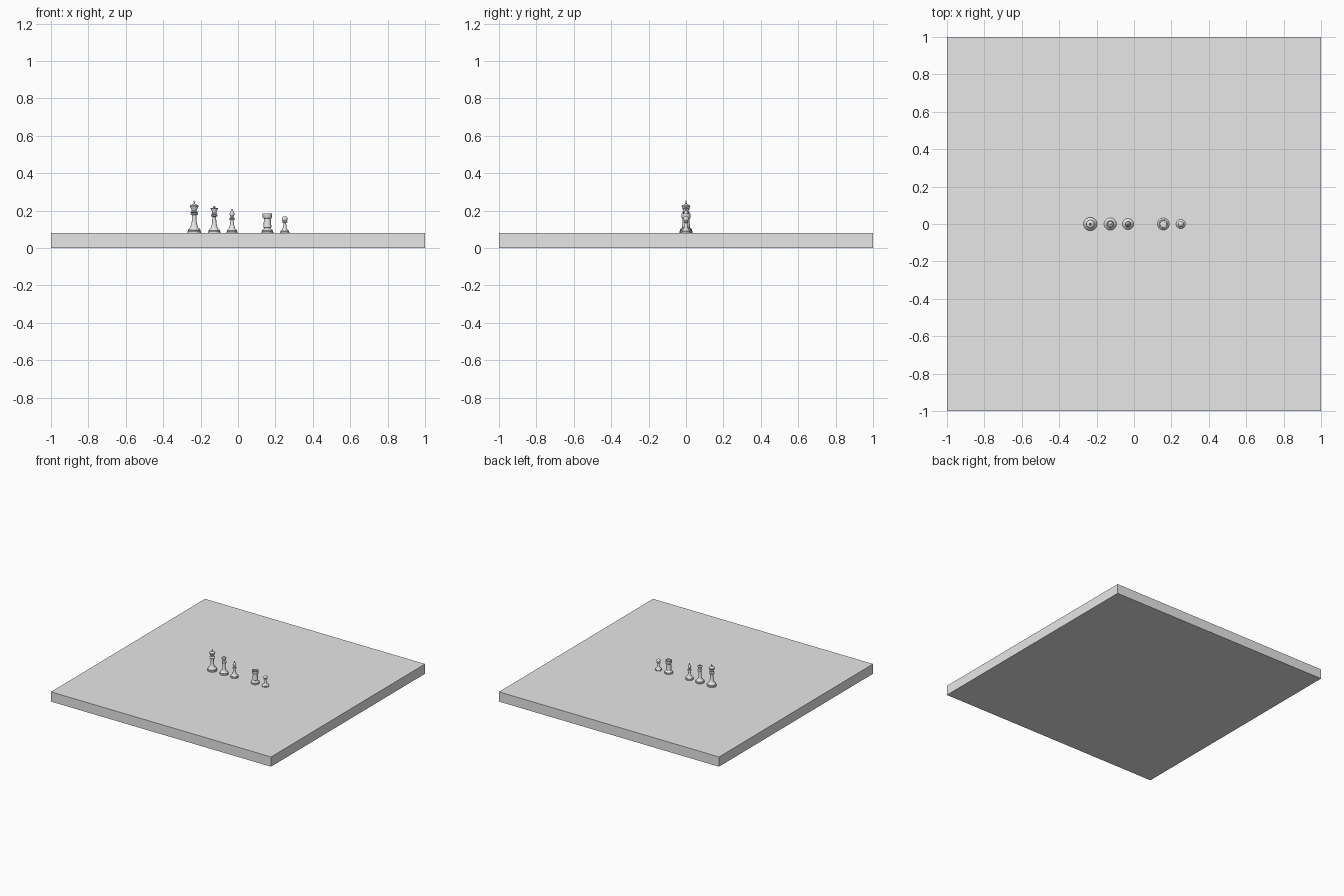
import bpy, bmesh, math

cube = bpy.data.objects.get("Cube")
if cube:
    bpy.data.objects.remove(cube, do_unlink=True)

TOP = 0.08
grey = bpy.data.materials.new("plain_grey")
grey.use_nodes = True
grey.diffuse_color = (0.8, 0.8, 0.8, 1)
grey.node_tree.nodes["Principled BSDF"].inputs["Base Color"].default_value = (0.8, 0.8, 0.8, 1)


def finish(bm, name):
    bmesh.ops.recalc_face_normals(bm, faces=bm.faces)
    mesh = bpy.data.meshes.new(name)
    bm.to_mesh(mesh)
    bm.free()
    mesh.materials.append(grey)
    obj = bpy.data.objects.new(name, mesh)
    bpy.context.collection.objects.link(obj)
    return obj


def box(name, size, loc):
    bm = bmesh.new()
    bmesh.ops.create_cube(bm, size=1)
    bmesh.ops.scale(bm, vec=size, verts=bm.verts)
    bmesh.ops.translate(bm, vec=loc, verts=bm.verts)
    return finish(bm, name)


def ball(start, end, radius, first=30, last=180):
    """Profile arc between two heights, angles measured from the bottom."""
    mid, half = (start + end) / 2, (end - start) / 2
    angles = [math.radians(first + (last - first) * i / 6) for i in range(7)]
    return [(radius * math.sin(a), mid - half * math.cos(a)) for a in angles]


def foot(r, h):
    """Stepped, flared base shared by the pieces."""
    steps = [(0, 0), (1, 0), (1, .25), (.9, .36), (.94, .5), (.82, .68), (.62, .84), (.55, 1)]
    return [(r * a, h * b) for a, b in steps]


def turned(name, x, profile, segments=28):
    bm = bmesh.new()
    verts = [bm.verts.new((r, 0, z)) for r, z in profile]
    edges = [bm.edges.new(pair) for pair in zip(verts, verts[1:])]
    bmesh.ops.spin(bm, geom=verts + edges, cent=(0, 0, 0), axis=(0, 0, 1),
                   angle=math.tau, steps=segments, use_duplicate=False)
    bmesh.ops.remove_doubles(bm, verts=bm.verts, dist=0.00005)
    bmesh.ops.translate(bm, vec=(x, 0, TOP), verts=bm.verts)
    obj = finish(bm, name)
    bpy.ops.object.select_all(action="DESELECT")
    obj.select_set(True)
    bpy.context.view_layer.objects.active = obj
    bpy.ops.object.shade_smooth_by_angle(angle=math.radians(35))
    return obj


# Board
box("board", (2, 2, TOP), (0, 0, TOP / 2))

# King, with a small cross
turned("king", -.234, foot(.036, .034) + [
    (.015, .048), (.012, .07), (.011, .096), (.019, .099), (.019, .104),
    (.014, .107), (.021, .112), (.014, .117), (.013, .121), (.023, .144),
    (.021, .148), (.009, .154), (.004, .157)] + ball(.155, .164, .005))
box("king_cross_upright", (.004, .004, .014), (-.234, 0, TOP + .168))
box("king_cross_arm", (.011, .004, .004), (-.234, 0, TOP + .168))

# Queen, with a ball above the crown
turned("queen", -.127, foot(.033, .029) + [
    (.014, .042), (.011, .062), (.01, .087), (.017, .09), (.017, .095),
    (.012, .098), (.018, .102), (.011, .107), (.011, .112), (.02, .132),
    (.017, .134), (.014, .131), (.006, .136)] + ball(.134, .146, .006))

# Bishop, with a tapered head and finial
turned("bishop", -.032, foot(.03, .027) + [
    (.012, .04), (.009, .058), (.008, .07), (.015, .073), (.015, .078),
    (.009, .082), (.013, .086), (.008, .09), (.013, .1), (.012, .107),
    (.008, .116), (.003, .121)] + ball(.12, .13, .0045))

# Rook, with a recessed top
turned("rook", .157, foot(.032, .026) + [
    (.022, .03), (.02, .05), (.018, .077), (.023, .081), (.025, .084),
    (.025, .105), (.019, .105), (.018, .096), (0, .096)])

# Pawn
turned("pawn", .25, foot(.025, .02) + [
    (.01, .03), (.008, .045), (.007, .054), (.014, .057), (.014, .061),
    (.008, .064)] + ball(.06, .09, .0155, first=40))
